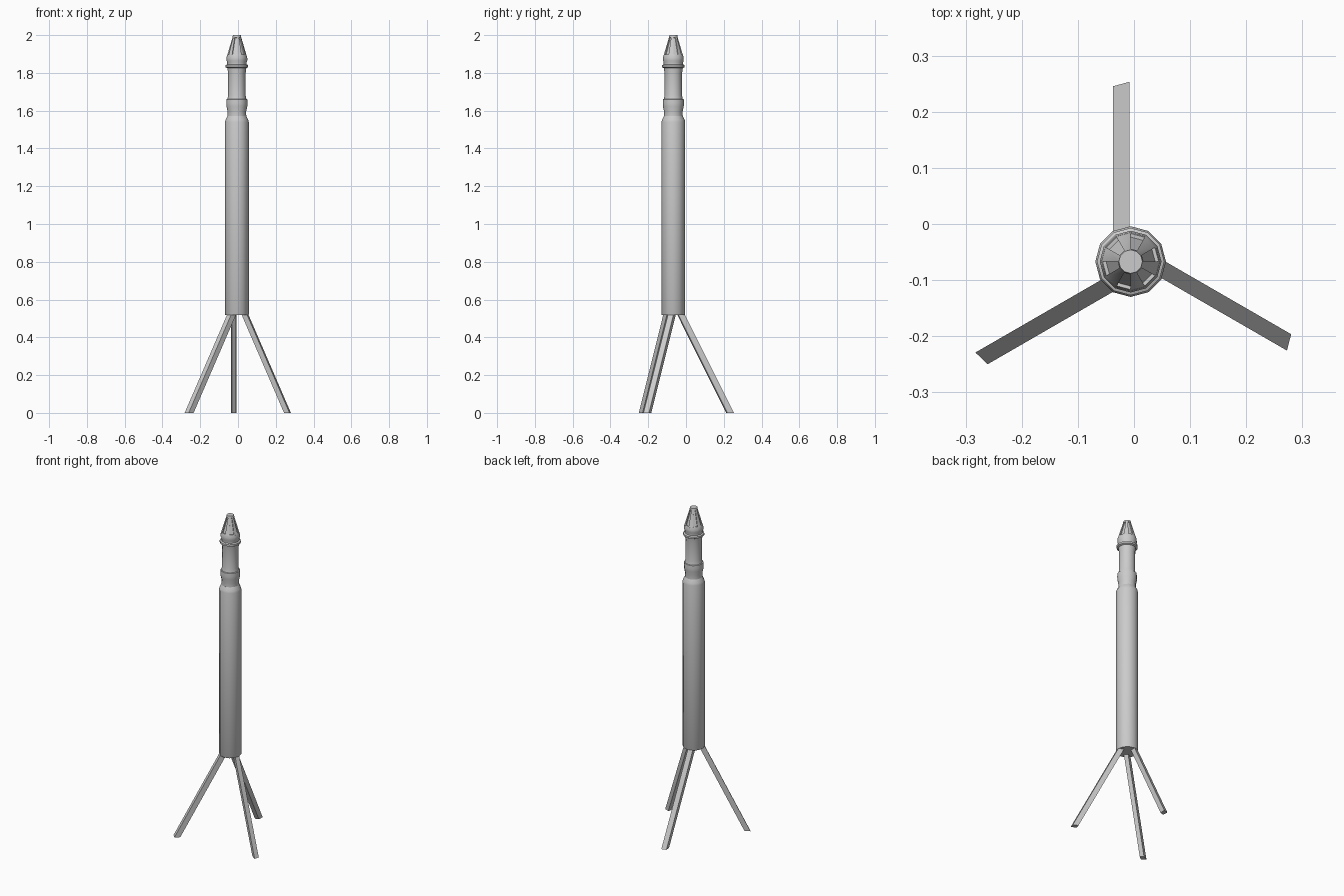
import bpy, bmesh, math
from mathutils import Matrix, Vector

if "Cube" in bpy.data.objects:
    bpy.data.objects.remove(bpy.data.objects["Cube"])

AX, AY, SIDES = -0.006, -0.067, 12


def finish(name, bm, smooth=True):
    bmesh.ops.recalc_face_normals(bm, faces=bm.faces)
    me = bpy.data.meshes.new(name)
    bm.to_mesh(me)
    bm.free()
    ob = bpy.data.objects.new(name, me)
    bpy.context.collection.objects.link(ob)
    ob.location = (AX, AY, 0)
    if smooth:
        bpy.ops.object.select_all(action='DESELECT')
        ob.select_set(True)
        bpy.context.view_layer.objects.active = ob
        bpy.ops.object.shade_smooth_by_angle(angle=math.radians(33))
    return ob


def lathe(profile):
    """Capped turned solid; returns the bmesh and the side faces by band."""
    bm = bmesh.new()
    rings = []
    for r, z in profile:
        rings.append([bm.verts.new((r * math.cos(2 * math.pi * i / SIDES),
                                    r * math.sin(2 * math.pi * i / SIDES), z))
                      for i in range(SIDES)])
    bands = []
    for a, b in zip(rings, rings[1:]):
        bands.append([bm.faces.new((a[i], a[(i + 1) % SIDES], b[(i + 1) % SIDES], b[i]))
                      for i in range(SIDES)])
    bm.faces.new(rings[0][::-1])
    bm.faces.new(rings[-1])
    return bm, bands


# long main tube with sloped shoulder
bm, _ = lathe([(.061, .517), (.063, .521), (.063, 1.54), (.060, 1.552), (.050, 1.572)])
finish("main_tube", bm)

# bulged collar, slim neck and ring
bm, _ = lathe([(.050, 1.570), (.049, 1.595), (.055, 1.622), (.056, 1.640),
               (.055, 1.660), (.050, 1.662), (.046, 1.682), (.046, 1.795),
               (.050, 1.825), (.060, 1.830), (.060, 1.841), (.051, 1.845),
               (.051, 1.855), (.055, 1.866), (.055, 1.880), (.052, 1.892)])
finish("neck", bm)

# fluted nose cone with alternating sunken panels
bm, bands = lathe([(.053, 1.888), (.050, 1.897), (.023, 1.988), (.021, 2.0)])
bm.normal_update()
bmesh.ops.inset_individual(bm, faces=bands[1][::2], thickness=.0015, depth=-.006)
finish("nose_cone", bm)

# three splayed legs, each a slanted beam set off to one side of the axis
TOP, RUN = .525, -.262
section = [(-.031, .3125), (-.002, .3205), (-.004, .286), (-.027, .280)]
for k, name in enumerate(("back_leg", "left_leg", "right_leg")):
    bm = bmesh.new()
    low = [bm.verts.new((x, y, 0)) for x, y in section]
    high = [bm.verts.new((x, y + RUN, TOP)) for x, y in section]
    bm.faces.new(low[::-1])
    bm.faces.new(high)
    for i in range(4):
        j = (i + 1) % 4
        bm.faces.new((low[i], low[j], high[j], high[i]))
    bm.transform(Matrix.Rotation(math.radians(120 * k), 4, 'Z'))
    finish(name, bm, smooth=False)
